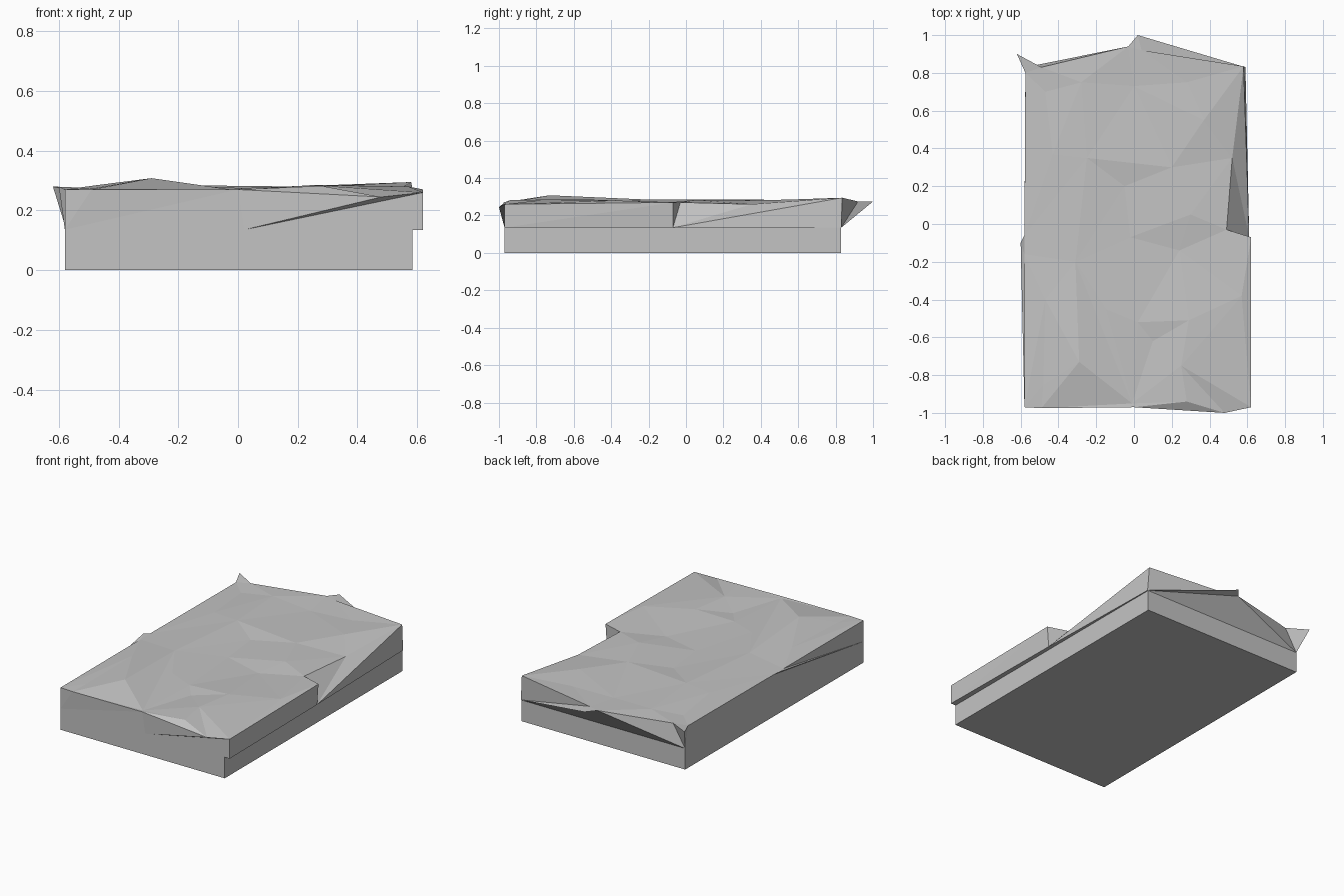
import bpy
import bmesh
from mathutils import Vector
from mathutils.geometry import delaunay_2d_cdt

cube = bpy.data.objects.get("Cube")
if cube:
    bpy.data.objects.remove(cube, do_unlink=True)

stone = bpy.data.materials.new("plain grey")
stone.use_nodes = True
grey = (0.55, 0.55, 0.55, 1)
stone.diffuse_color = grey
stone.node_tree.nodes["Principled BSDF"].inputs["Base Color"].default_value = grey


def make_object(name, mesh_builder):
    """Fill a mesh with the given builder and link it as a flat-shaded object."""
    bm = bmesh.new()
    mesh_builder(bm)
    mesh = bpy.data.meshes.new(name)
    bm.to_mesh(mesh)
    bm.free()
    mesh.materials.append(stone)
    obj = bpy.data.objects.new(name, mesh)
    bpy.context.collection.objects.link(obj)
    return obj


LEDGE = 0.135

# Corners where the rough block meets the base, counter-clockwise
foot_points = [(-.58, -.97), (.02, -.97), (.62, -.97),
               (.61, -.07), (.59, .83), (-.575, .83)]

# Ragged rim of the top: x, y, z and the foot corner below it
rim = [
    (-.58, -.97, .27, 0), (-.49, -.975, .27, 0), (0, -.97, .27, 1),
    (.48, -1, .245, 1), (.62, -.97, .26, 2), (.62, -.07, .27, 3),
    (.49, -.03, .27, 3), (.52, .35, .26, 3), (.58, .835, .295, 4),
    (.04, .92, .275, 4), (.02, 1, .275, 4), (-.03, .94, .275, 5),
    (-.49, .83, .275, 5), (-.62, .9, .28, 5), (-.575, .8, .27, 5),
    (-.58, -.06, .27, 0), (-.6, -.1, .28, 0), (-.58, -.16, .27, 0),
]

# Humps and hollows within the rim
humps = [
    (-.29, -.73, .308), (-.31, -.2, .285), (-.01, -.95, .268),
    (.02, -.52, .275), (.29, -.51, .285), (.28, -.94, .282),
    (.24, -.14, .265), (.57, -.38, .28), (-.43, .37, .28),
    (-.47, .7, .27), (0, .73, .268), (-.02, -.07, .27),
    (.37, .55, .285), (.28, .75, .275), (-.05, .2, .27),
    (-.28, .75, .28), (-.25, .35, .285), (.2, .3, .28),
    (-.47, -.4, .285), (.1, -.62, .268), (.3, .05, .283),
    (-.15, -.45, .28), (.25, -.75, .285), (-.48, -.85, .275),
]


def build_base(bm):
    lower = [(-.58, -.97), (.585, -.97), (.585, .83), (-.575, .83)]
    floor = bm.faces.new([bm.verts.new((x, y, 0)) for x, y in lower])
    extruded = bmesh.ops.extrude_face_region(bm, geom=[floor], use_keep_orig=True)
    top = [v for v in extruded["geom"] if isinstance(v, bmesh.types.BMVert)]
    bmesh.ops.translate(bm, verts=top, vec=(0, 0, LEDGE))
    bmesh.ops.recalc_face_normals(bm, faces=bm.faces)


def build_rough_block(bm):
    foot = [bm.verts.new((x, y, LEDGE)) for x, y in foot_points]
    bm.faces.new(list(reversed(foot)))

    # Triangulated uneven top, with one long crease
    points = [p[:3] for p in rim] + humps
    verts = [bm.verts.new(p) for p in points]
    count = len(rim)
    edges = [(i, (i + 1) % count) for i in range(count)]
    edges.append((count + 1, count + 2))
    flat = [Vector(p[:2]) for p in points]
    result = delaunay_2d_cdt(flat, edges, [], 0, 1e-5)
    originals, triangles = result[3], result[2]
    outline = flat[:count]

    def inside(p):
        hit = False
        for a, b in zip(outline, outline[1:] + outline[:1]):
            if (a.y > p.y) != (b.y > p.y):
                hit ^= p.x < a.x + (p.y - a.y) * (b.x - a.x) / (b.y - a.y)
        return hit

    for tri in triangles:
        ids = [originals[i][0] for i in tri]
        if inside(sum((flat[i] for i in ids), Vector((0, 0))) / len(ids)):
            face = bm.faces.new([verts[i] for i in ids])
            face.normal_update()
            if face.normal.z < 0:
                face.normal_flip()

    # Splayed walls fanning from the foot corners to the rim
    for i in range(count):
        j = (i + 1) % count
        a, b = foot[rim[i][3]], foot[rim[j][3]]
        if a != b:
            bm.faces.new((a, b, verts[j]))
        bm.faces.new((a, verts[j], verts[i]))


make_object("base_slab", build_base)
make_object("rough_top_block", build_rough_block)
